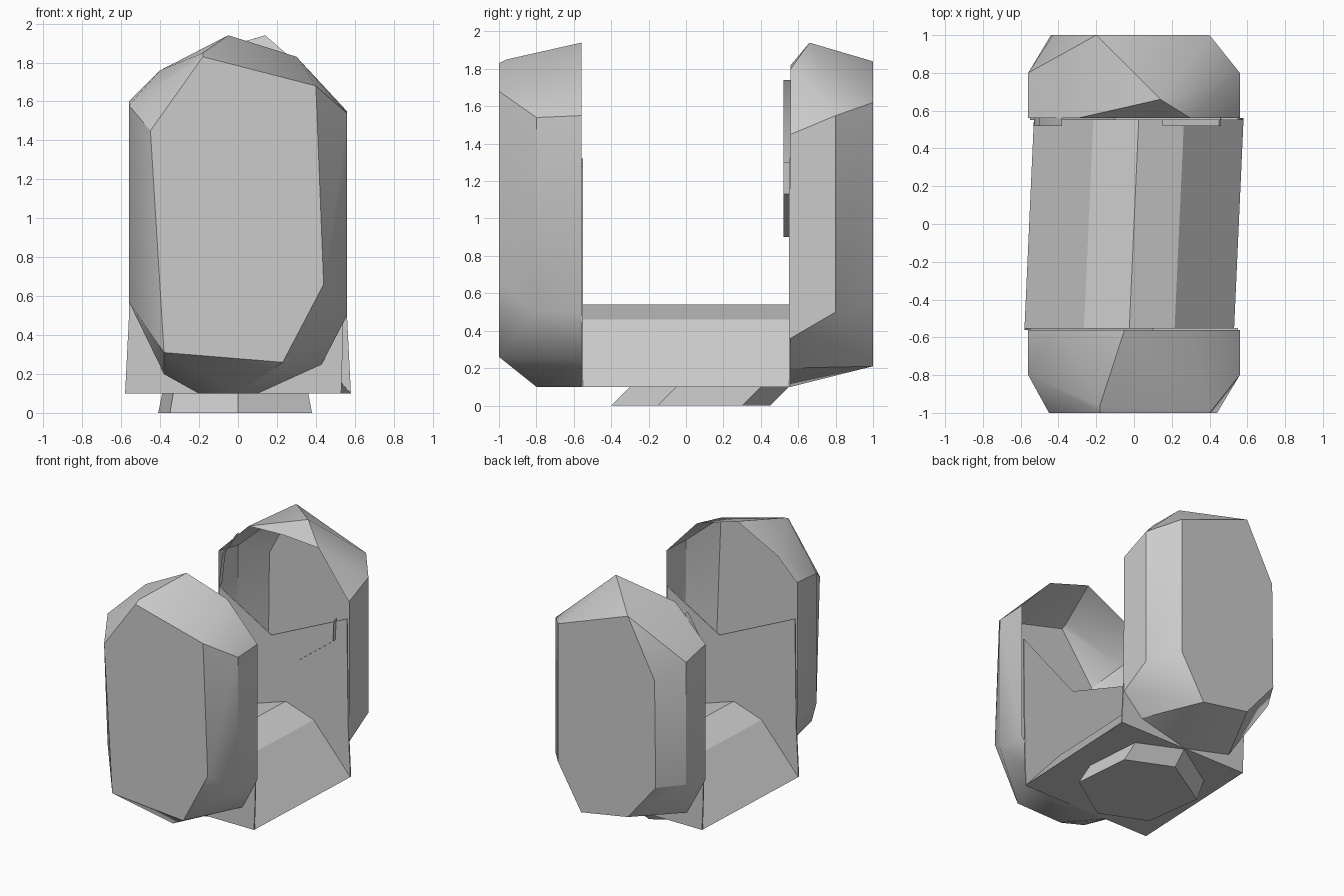
import bpy
import bmesh
import math
from mathutils import Vector

cube = bpy.data.objects.get("Cube")
if cube:
    bpy.data.objects.remove(cube, do_unlink=True)

# One plain grey for the whole model
grey = bpy.data.materials.new("plain grey")
grey.use_nodes = True
colour = (0.6, 0.6, 0.6, 1)
grey.diffuse_color = colour
shader = next(n for n in grey.node_tree.nodes if n.type == "BSDF_PRINCIPLED")
shader.inputs["Base Color"].default_value = colour


def finish(name, bm, smooth_angle=30):
    """Turn a bmesh into a named object with creased smooth shading."""
    mesh = bpy.data.meshes.new(name)
    bm.to_mesh(mesh)
    bm.free()
    mesh.materials.append(grey)
    obj = bpy.data.objects.new(name, mesh)
    bpy.context.collection.objects.link(obj)
    bpy.ops.object.select_all(action="DESELECT")
    obj.select_set(True)
    bpy.context.view_layer.objects.active = obj
    bpy.ops.object.shade_smooth_by_angle(angle=math.radians(smooth_angle))
    return obj


def open_shell(name, rings, mouth):
    """Wrap faceted rings, keyed by depth, and open the side at the mouth."""
    bm = bmesh.new()
    for y, ring in rings.items():
        for x, z in ring:
            bm.verts.new((x, y, z))
    bmesh.ops.convex_hull(bm, input=bm.verts[:])
    inner = [f for f in bm.faces if all(abs(v.co.y - mouth) < 0.001 for v in f.verts)]
    bmesh.ops.delete(bm, geom=inner, context="FACES")
    loose = [v for v in bm.verts if not v.link_faces]
    bmesh.ops.delete(bm, geom=loose, context="VERTS")
    bmesh.ops.dissolve_limit(bm, angle_limit=math.radians(2),
                             verts=bm.verts[:], edges=bm.edges[:])
    return finish(name, bm)


def loft(name, start, end):
    """Closed prism between two matching loops of points."""
    bm = bmesh.new()
    a = [bm.verts.new(p) for p in start]
    b = [bm.verts.new(p) for p in end]
    bm.faces.new(a)
    bm.faces.new(b[::-1])
    count = len(a)
    for i in range(count):
        j = (i + 1) % count
        bm.faces.new((a[i], b[i], b[j], a[j]))
    bmesh.ops.recalc_face_normals(bm, faces=bm.faces[:])
    return finish(name, bm)


# Front and back hollow pods
open_shell("front_pod", {
    -0.56: [(-.56, 1.6), (-.4, 1.76), (-.05, 1.94), (.3, 1.83), (.56, 1.55), (.56, .5),
            (.43, .25), (.1, .1), (-.2, .1), (-.38, .2), (-.56, .57)],
    -0.8: [(-.56, 1.58), (.56, 1.54), (.56, .5), (0, .1), (-.56, .57)],
    -0.96: [(-.18, 1.85)],
    -1.0: [(-.45, 1.45), (-.18, 1.83), (.4, 1.68), (.44, .66), (.23, .26), (-.38, .31)],
}, -0.56)
open_shell("back_pod", {
    0.56: [(-.56, 1.55), (-.3, 1.81), (0, 1.82), (.3, 1.8), (.56, 1.45), (.56, .36),
           (.4, .2), (0, .1), (-.4, .2), (-.56, .5)],
    0.66: [(.14, 1.94)],
    0.8: [(-.56, 1.5), (.56, 1.55), (.56, .5), (-.56, .55)],
    1.0: [(-.43, 1.4), (-.2, 1.84), (.4, 1.62), (.4, .55), (.2, .21), (-.2, .28),
          (-.44, .57)],
}, 0.56)

# Inner walls with a notched top, turned half way round for the other pod
wall = [(-.58, .1), (.53, .1), (.54, .4), (.55, 1.28), (.1, 1.02), (-.55, 1.32), (-.56, .5)]
for name, side in (("front_inner_wall", 1), ("back_inner_wall", -1)):
    loft(name, [(side * x, -.55 * side, z) for x, z in wall],
         [(side * x, -.56 * side, z) for x, z in wall])

# Humped bridge, slightly sheared, joining the pods
hump = [(-.555, .1), (-.24, .46), (0, .54), (.24, .46), (.555, .1)]
loft("bridge", *[[(x + .045 * y, y, z) for x, z in hump] for y in (-.555, .555)])

# Faceted foot under the bridge
foot = [(.38, -.15), (.34, .3), (0, .45), (-.41, .2), (-.35, -.25), (0, -.4)]
loft("foot", [(x, y, 0) for x, y in foot],
     [(x * .95, y + .1, .1) for x, y in foot])

# Thin torn lips along the back opening
lips = {"right_lip": [(.15, .9), (.45, 1.13), (.46, 1.3)],
        "left_lip": [(-.53, 1.3), (-.5, 1.55), (-.38, 1.74)]}
for name, path in lips.items():
    bm = bmesh.new()
    rows = [[bm.verts.new((x, y, z)) for y in (.52, .56)] for x, z in path]
    for low, high in zip(rows, rows[1:]):
        bm.faces.new(low + high[::-1])
    finish(name, bm)
